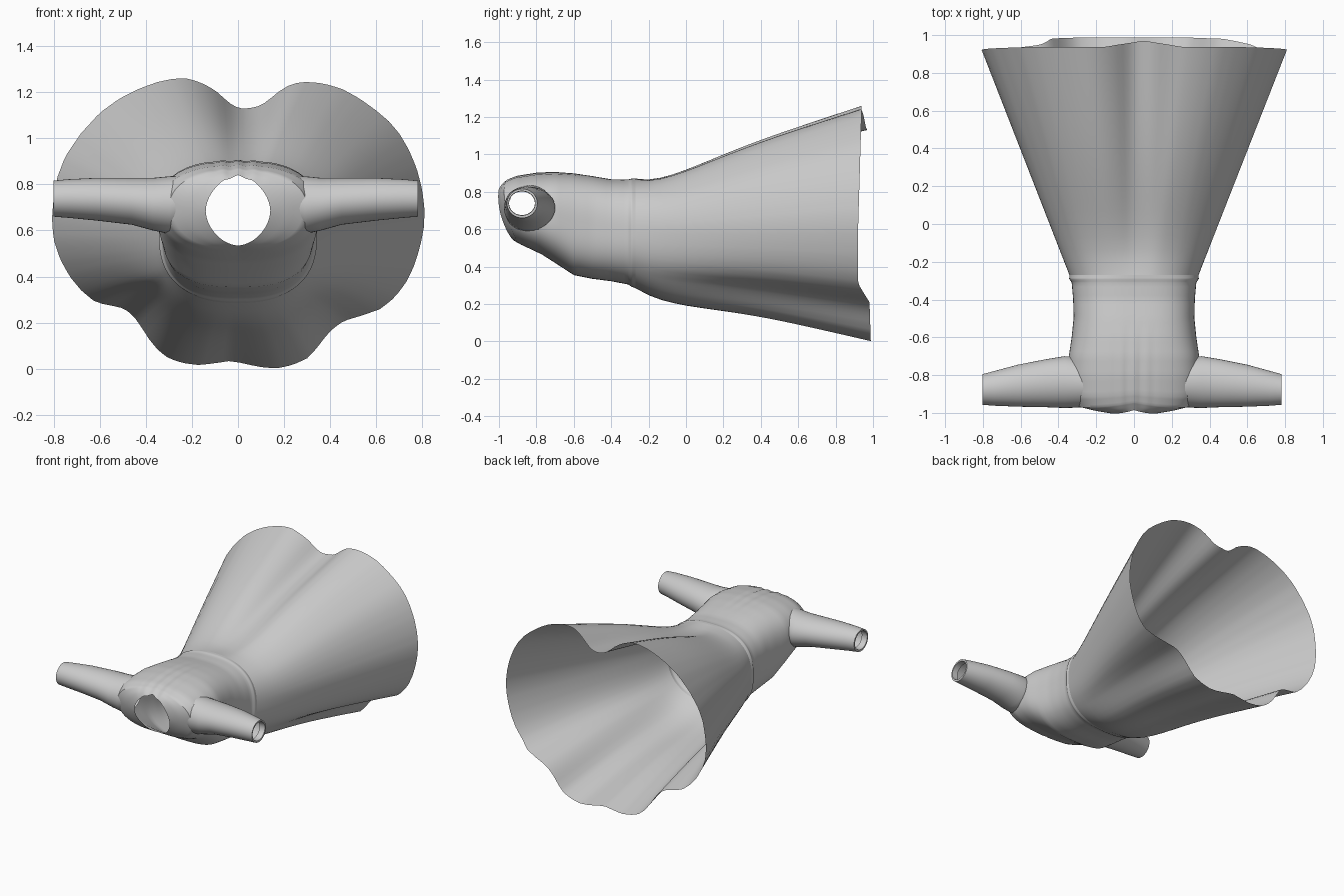
import bpy, bmesh
from math import sin, cos, pi, hypot

if "Cube" in bpy.data.objects:
    bpy.data.objects.remove(bpy.data.objects["Cube"])

N = 144          # points around the body
CZ = 0.6         # height of the hem's polar centre

# Scalloped hem outline (x, z), counter-clockwise
HEM = [(.81, .69), (.775, .87), (.70, 1.02), (.60, 1.12), (.45, 1.215), (.30, 1.245),
       (.20, 1.22), (.12, 1.155), (.05, 1.13), (-.02, 1.14), (-.09, 1.20), (-.17, 1.245),
       (-.27, 1.26), (-.43, 1.215), (-.60, 1.11), (-.75, .92), (-.80, .74), (-.80, .56),
       (-.73, .40), (-.62, .29), (-.52, .27), (-.45, .225), (-.38, .12), (-.30, .045),
       (-.17, .016), (-.04, .033), (.05, .017), (.17, .002), (.30, .045), (.38, .14),
       (.46, .208), (.62, .26), (.73, .375), (.79, .53)]

# Torso rings: y at top, y at bottom, half width, z top, z bottom, squareness, side bulge
TORSO = [(-.27, -.27, .342, .871, .285, 2.4, 0), (-.29, -.29, .343, .871, .292, 2.5, 0),
         (-.31, -.31, .330, .866, .305, 2.6, 0), (-.40, -.40, .322, .867, .322, 2.7, 0),
         (-.50, -.50, .320, .884, .335, 2.8, 0), (-.60, -.60, .330, .897, .355, 2.8, 0),
         (-.70, -.70, .345, .903, .42, 2.7, 0), (-.80, -.77, .345, .898, .465, 2.6, .01),
         (-.90, -.83, .335, .882, .495, 2.5, .03), (-.945, -.87, .30, .865, .515, 2.3, .05),
         (-.965, -.89, .22, .85, .525, 2.1, .05), (-.985, -.91, .14, .835, .535, 1.8, .045)]

# Sleeve rings: x, y min, y max, z min, z max (the last two fold inside as the cuff)
SLEEVE = [(.26, -.968, -.72, .60, .836), (.29, -.972, -.705, .585, .835),
          (.36, -.974, -.70, .60, .828), (.45, -.97, -.715, .625, .828),
          (.60, -.967, -.745, .643, .828), (.72, -.962, -.778, .655, .822),
          (.782, -.957, -.795, .66, .816), (.782, -.948, -.806, .674, .804),
          (.74, -.946, -.808, .676, .802)]


def make(name, rings):
    """Open tube lofted through rings with equal point counts."""
    bm = bmesh.new()
    vs = [[bm.verts.new(p) for p in r] for r in rings]
    for a, b in zip(vs, vs[1:]):
        for i in range(len(a)):
            j = (i + 1) % len(a)
            bm.faces.new((a[i], a[j], b[j], b[i]))
    me = bpy.data.meshes.new(name)
    ob = bpy.data.objects.new(name, me)
    bpy.context.collection.objects.link(ob)
    return ob, bm


def finish(ob, bm):
    bmesh.ops.recalc_face_normals(bm, faces=bm.faces)
    bm.to_mesh(ob.data)
    bm.free()
    bpy.ops.object.select_all(action='DESELECT')
    ob.select_set(True)
    bpy.context.view_layer.objects.active = ob
    bpy.ops.object.shade_smooth_by_angle(angle=0.7)


def rounded(pts, steps=2):
    """Closed Catmull-Rom curve through pts."""
    out, n = [], len(pts)
    for i in range(n):
        p = [pts[(i + d) % n] for d in (-1, 0, 1, 2)]
        for j in range(steps):
            t = j / steps
            out.append(tuple(.5 * (2 * b + (c - a) * t + (2 * a - 5 * b + 4 * c - d) * t ** 2
                                   + (3 * b - a - 3 * c + d) * t ** 3) for a, b, c, d in zip(*p)))
    return out


OUTLINE = rounded(HEM)


def hem_point(t):
    """Where the ray at angle t meets the hem outline."""
    d = (cos(t), sin(t))
    for (x0, z0), (x1, z1) in zip(OUTLINE, OUTLINE[1:] + OUTLINE[:1]):
        z0, z1 = z0 - CZ, z1 - CZ
        c0 = d[0] * z0 - d[1] * x0
        c1 = d[0] * z1 - d[1] * x1
        if c0 <= 0 < c1 and d[0] * (x0 + x1) + d[1] * (z0 + z1) > 0:
            k = c0 / (c0 - c1)
            x, z = x0 + k * (x1 - x0), z0 + k * (z1 - z0) + CZ
            break
    low = min(1, max(0, (.31 - z) / .10))
    high = min(1, max(0, (z - .6) / .6))
    notch = max(0, 1 - abs(x - .05) / .2) if z > 1 else 0
    y = .92 + .018 * high + .06 * low + .035 * notch + .008 * max(0, 1 - z / .25)
    return (x, y, z)


def torso_point(ring, t):
    yt, yb, w, zt, zb, n, bulge = ring
    c, s = cos(t), sin(t)
    r = (abs(c) ** n + abs(s) ** n) ** (-1 / n)
    c, s = c * r, s * r
    u = (s + 1) / 2
    return (w * c, yb + (yt - yb) * u - bulge * abs(c), (zt + zb) / 2 + (zt - zb) / 2 * s)


def mix(a, b, k):
    return tuple(p + (q - p) * k for p, q in zip(a, b))


angles = [2 * pi * (i + .37) / N for i in range(N)]

# Skirt: straight flare from waist to hem, sagging slightly just past the waist
waist = [torso_point(TORSO[0], t) for t in angles]
hem = [hem_point(t) for t in angles]
rings = []
for i in range(19):
    k = i / 18
    ring = []
    for a, b, t in zip(waist, hem, angles):
        x, y, z = mix(a, b, k)
        ring.append((x, y, z - .55 * abs(sin(t)) * k * (1 - k) ** 5))
    rings.append(ring)
finish(*make("skirt", rings))

# Bodice: subdivided rings from waist to neckline, with soft centre gathers
rings = []
for a, b in zip(TORSO, TORSO[1:]):
    for j in range(4):
        rings.append([torso_point(mix(a, b, j / 4), t) for t in angles])
rings.append([torso_point(TORSO[-1], t) for t in angles])
for ring in rings:
    for i, (x, y, z) in enumerate(ring):
        if z > .8 and y < -.5:
            fade = min(1, (-.5 - y) / .25) * max(0, 1 - abs(x) / .15)
            ring[i] = (x, y, z + .005 * fade * cos(x * 90))
bodice, bm = make("bodice", rings)

# Open the armholes
holes = []
for f in bm.faces:
    c = f.calc_center_median()
    if abs(c.x) > .28 and hypot((c.y + .838) / .122, (c.z - .71) / .112) < 1:
        holes.append(f)
bmesh.ops.delete(bm, geom=holes, context='FACES')
finish(bodice, bm)

# Sleeves, the left one slightly longer
for name, side in (("right_sleeve", 1), ("left_sleeve", -1.025)):
    rings = []
    for x, y0, y1, z0, z1 in SLEEVE:
        rings.append([(side * x, (y0 + y1) / 2 + (y1 - y0) / 2 * cos(2 * pi * i / 40),
                       (z0 + z1) / 2 + (z1 - z0) / 2 * sin(2 * pi * i / 40)) for i in range(40)])
    finish(*make(name, rings))
